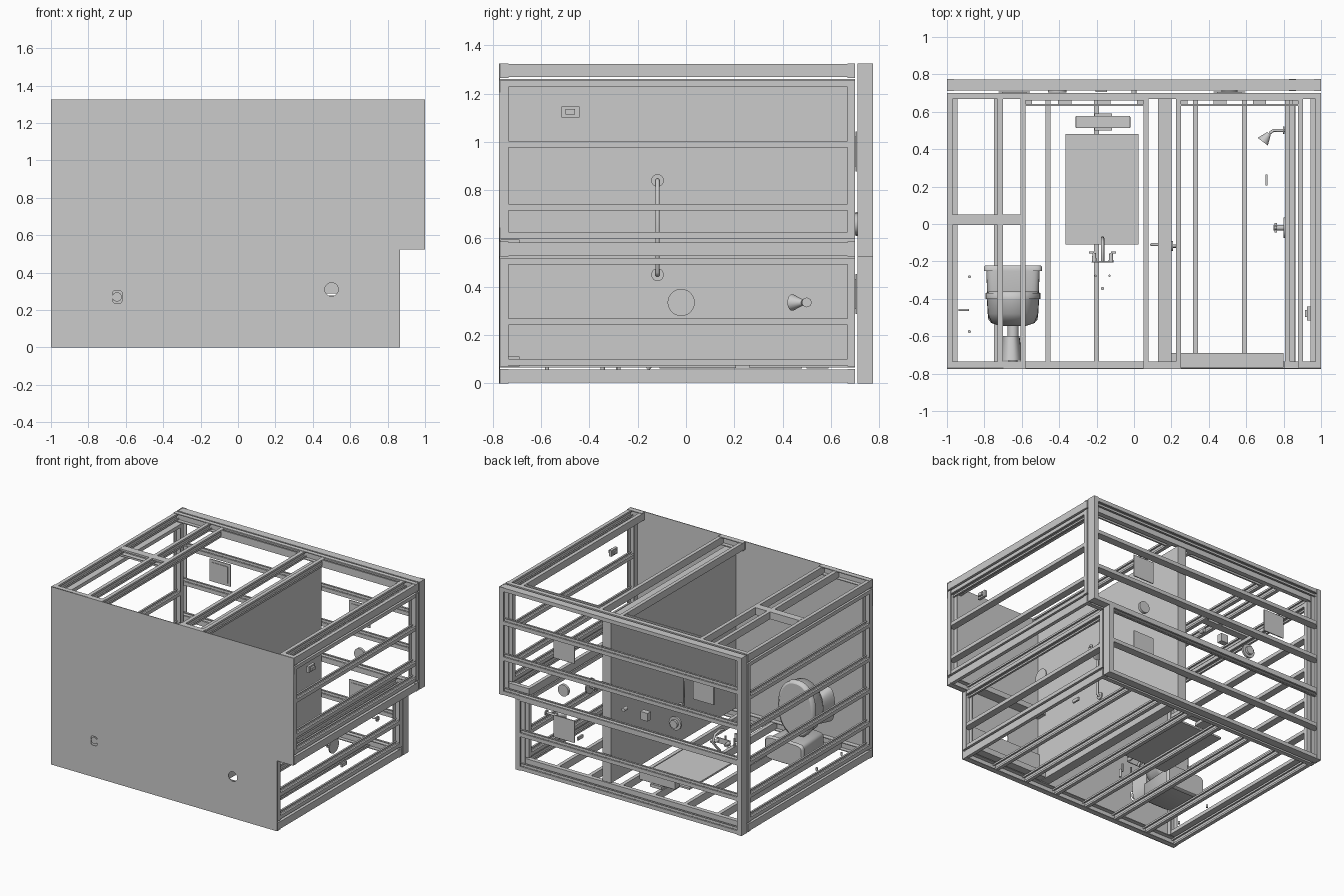
import bpy, bmesh, math
from mathutils import Vector, Matrix

if "Cube" in bpy.data.objects:
    bpy.data.objects.remove(bpy.data.objects["Cube"])

T = 0.006  # sheet thickness of the steel channels


def finish(name, bm, smooth=False):
    me = bpy.data.meshes.new(name)
    bmesh.ops.recalc_face_normals(bm, faces=bm.faces)
    if smooth:
        for f in bm.faces:
            f.smooth = len(f.verts) == 4
    bm.to_mesh(me)
    bm.free()
    ob = bpy.data.objects.new(name, me)
    bpy.context.collection.objects.link(ob)
    return ob


def add_box(bm, lo, hi):
    c = [(a + b) / 2 for a, b in zip(lo, hi)]
    s = [b - a for a, b in zip(lo, hi)]
    bmesh.ops.create_cube(bm, size=1, matrix=Matrix.Translation(c) @ Matrix.Diagonal((*s, 1)))


def box(name, lo, hi, bevel=0):
    bm = bmesh.new()
    add_box(bm, lo, hi)
    if bevel:
        bmesh.ops.bevel(bm, geom=bm.edges[:], offset=bevel, segments=3, affect='EDGES', profile=0.5)
    return finish(name, bm)


def cyl(name, c, axis, r, length, r2=None, n=24):
    bm = bmesh.new()
    v = Vector([i == axis for i in range(3)])
    m = Matrix.Translation(c) @ v.to_track_quat('Z', 'Y').to_matrix().to_4x4()
    bmesh.ops.create_cone(bm, cap_ends=True, segments=n, radius1=r, radius2=r if r2 is None else r2,
                          depth=length, matrix=m)
    return finish(name, bm, True)


def channel(name, lo, hi, length, web, side, lips=True):
    """C-channel filling a box: web plate on one side, two flanges, small lips."""
    bm = bmesh.new()
    fl = 3 - length - web
    l, h = list(lo), list(hi)
    if side > 0:
        l[web] = h[web] - T
    else:
        h[web] = l[web] + T
    add_box(bm, l, h)
    for s in (0, 1):
        def at_flange(width):
            l, h = list(lo), list(hi)
            if s:
                l[fl] = h[fl] - width
            else:
                h[fl] = l[fl] + width
            return l, h
        add_box(bm, *at_flange(T))
        if lips:
            l, h = at_flange(0.014)
            if side > 0:
                h[web] = l[web] + T * 0.7
            else:
                l[web] = h[web] - T * 0.7
            add_box(bm, l, h)
    return finish(name, bm)


def member(name, d, drange, a, arange, yr, kind, side=1):
    """Stud (runs along y) or track (runs along a) of a wall with depth axis d."""
    lo, hi = [0, yr[0], 0], [0, yr[1], 0]
    lo[d], hi[d] = drange
    lo[a], hi[a] = arange
    if kind == 'stud':
        channel(name, lo, hi, 1, a, side)
    else:
        channel(name, lo, hi, a, 1, side, False)


def wall(name, d, drange, a, arange, studs, tracks=None):
    for i, s in enumerate(studs):
        dr = (drange[0] + 0.003, drange[1] - 0.003)
        member(f"{name}_stud_{i}", d, dr, a, (s - 0.0135, s + 0.0135), (-0.765, 0.698), 'stud',
               1 if i == len(studs) - 1 else -1)
    for i, t in enumerate(tracks or [arange]):
        member(f"{name}_bottom_track_{i}", d, drange, a, t, (-0.77, -0.735), 'track', -1)
    member(f"{name}_top_track", d, drange, a, arange, (0.668, 0.70), 'track', 1)


def tube(name, pts, r):
    cu = bpy.data.curves.new(name, 'CURVE')
    cu.dimensions = '3D'
    cu.bevel_depth, cu.bevel_resolution, cu.use_fill_caps = r, 3, True
    sp = cu.splines.new('POLY')
    sp.points.add(len(pts) - 1)
    for p, c in zip(sp.points, pts):
        p.co = (*c, 1)
    return to_mesh(name, cu)


def to_mesh(name, cu, rot=0):
    tmp = bpy.data.objects.new(name + "_tmp", cu)
    bpy.context.collection.objects.link(tmp)
    me = bpy.data.meshes.new_from_object(tmp.evaluated_get(bpy.context.evaluated_depsgraph_get()))
    bpy.data.objects.remove(tmp)
    ob = bpy.data.objects.new(name, me)
    ob.rotation_euler.x = rot
    bpy.context.collection.objects.link(ob)
    return ob


# end panel with stepped outline, slot and drain hole
def ring(cx, cz, rx, rz, e, n=28):
    f = lambda t: math.copysign(abs(t) ** e, t)
    return [(cx + rx * f(math.cos(k * 2 * math.pi / n)), cz + rz * f(math.sin(k * 2 * math.pi / n)))
            for k in range(n)]


cu = bpy.data.curves.new("end_panel", 'CURVE')
cu.dimensions, cu.fill_mode, cu.extrude = '2D', 'BOTH', 0.0025
for pts in ([(-1, 0), (0.865, 0), (0.865, 0.525), (1, 0.525), (1, 1.325), (-1, 1.325)],
            ring(-0.645, 0.27, 0.026, 0.034, 0.5), ring(0.5, 0.31, 0.036, 0.036, 1)):
    sp = cu.splines.new('POLY')
    sp.use_cyclic_u = True
    sp.points.add(len(pts) - 1)
    for p, c in zip(sp.points, pts):
        p.co = (*c, 0, 1)
to_mesh("end_panel", cu, math.pi / 2).location.y = -0.7725

# framed walls
wall("lower_wall", 2, (0, 0.06), 0, (-1, 0.865), [-0.985, -0.735, -0.46, -0.2, 0.065, 0.33, 0.59, 0.85])
wall("upper_wall", 2, (1.265, 1.325), 0, (-1, 1),
     [-0.985, -0.715, -0.593, 0.065, 0.238, 0.89, 0.985], [(-1, -0.58), (0.05, 0.25), (0.88, 1)])
wall("left_wall", 0, (-1, -0.94), 2, (0.07, 1.255), [0.085, 0.255, 0.5, 0.735, 0.99, 1.24])
wall("right_upper_wall", 0, (0.94, 1), 2, (0.6, 1.255), [0.613, 0.73, 0.99, 1.24])
wall("right_lower_wall", 0, (0.805, 0.865), 2, (0.07, 0.518), [0.087, 0.256, 0.505])
wall("step_wall", 2, (0.525, 0.587), 0, (0.805, 1), [0.82, 0.985])
box("partition", (0.128, -0.77, 0.065), (0.2, 0.70, 1.26))
channel("upper_wall_blocking", (-0.97, -0.005, 1.268), (-0.6, 0.05, 1.322), 0, 1, 1)

# door headers with slotted webs
for k, (x0, x1) in enumerate([(-0.58, 0.05), (0.25, 0.88)]):
    for j, y in enumerate((0.63, 0.66)):
        box(f"header_{k}_rail_{j}", (x0, y, 1.268), (x1, y + 0.012, 1.322))
    for j in range(4):
        x = x0 + (x1 - x0) * j / 3
        box(f"header_{k}_tie_{j}", (max(x0, x - 0.035), 0.642, 1.30), (min(x1, x + 0.035), 0.66, 1.306))

# end frame on the far side, joists along x
Y0, Y1 = 0.71, 0.775
for i, z in enumerate([0.016, 0.265, 0.53, 0.54, 0.795, 1.06, 1.309]):
    right = 0.862 if z < 0.535 else 0.997
    channel(f"end_joist_{i}", (-0.997, Y0 + 0.003, z - 0.014), (right, Y1 - 0.003, z + 0.014), 0, 2,
            1 if i in (2, 6) else -1)
for name, x, z0, z1, s in [("left", -1, 0, 1.325, -1), ("right_lower", 0.828, 0, 0.525, 1),
                           ("right_upper", 0.963, 0.525, 1.325, 1)]:
    channel(f"end_rim_{name}", (x, Y0, z0), (x + 0.037, Y1, z1), 2, 0, s, False)

# fixtures in the end frame
for i, (x, z) in enumerate([(0.51, 0.96), (-0.64, 0.96), (0.51, 0.37)]):
    box(f"fixture_plate_{i}", (x - 0.085, 0.702, z - 0.082), (x + 0.085, 0.709, z + 0.082))
    box(f"fixture_lens_{i}", (x - 0.065, 0.698, z - 0.062), (x + 0.065, 0.702, z + 0.062))
cyl("round_light_a", (0.51, 0.71, 0.66), 1, 0.043, 0.02)
cyl("round_light_b", (-0.41, 0.71, 0.66), 1, 0.05, 0.015)
cyl("round_light_b_lens", (-0.41, 0.725, 0.66), 1, 0.03, 0.02)
box("junction_box", (-0.205, 0.705, 0.63), (-0.145, 0.745, 0.69))
cyl("sprinkler", (0.0, 0.72, 0.66), 1, 0.014, 0.04)

# shower pan
box("shower_pan", (0.2, -0.768, 0.07), (0.8, -0.69, 0.112))
box("shower_curb", (0.2, -0.768, 0.555), (0.8, -0.69, 0.595))
box("shower_pan_floor", (0.2, -0.765, 0.11), (0.8, -0.755, 0.275))

# mirror and light bar
box("mirror", (-0.365, -0.11, 0.062), (0.025, 0.48, 0.075))
box("light_backplate", (-0.212, 0.5, 0.062), (-0.118, 0.59, 0.085))
box("light_bar", (-0.312, 0.512, 0.085), (-0.02, 0.578, 0.145), 0.005)

# faucet with two handles, plus rough-in stubs
tube("faucet_spout", [(-0.168, -0.16, 0.06), (-0.168, -0.12, 0.1), (-0.168, -0.075, 0.15),
                      (-0.168, -0.1, 0.2), (-0.168, -0.16, 0.21), (-0.168, -0.2, 0.2)], 0.009)
for s in (-1, 1):
    x = -0.168 + s * 0.045
    cyl(f"faucet_handle_{s}", (x, -0.18, 0.11), 1, 0.013, 0.05, 0.009)
    box(f"faucet_lever_{s}", (min(x, x + s * 0.028), -0.158, 0.104), (max(x, x + s * 0.028), -0.148, 0.116))
    cyl(f"supply_stub_{s}", (-0.168 + s * 0.037, -0.277, 0.085), 2, 0.006, 0.06)
box("faucet_base", (-0.225, -0.205, 0.09), (-0.112, -0.198, 0.13))
cyl("waste_stub", (-0.168, -0.345, 0.085), 2, 0.009, 0.06)


# toilet: rounded loft along y
def loft(name, sections, e, n=32):
    bm = bmesh.new()
    rows = [[bm.verts.new((x, y, z)) for x, z in ring(cx, cz, rx, rz, e, n)]
            for y, cx, cz, rx, rz in sections]
    for a, b in zip(rows, rows[1:]):
        for k in range(n):
            bm.faces.new((a[k], a[(k + 1) % n], b[(k + 1) % n], b[k]))
    bm.faces.new(rows[0])
    bm.faces.new(rows[-1])
    return finish(name, bm, True)


X = -0.647
loft("toilet_tank", [(-0.53, X, 0.15, 0.115, 0.06), (-0.51, X, 0.15, 0.132, 0.072),
                     (-0.25, X, 0.15, 0.143, 0.078)], 0.35)
loft("toilet_tank_lid", [(-0.25, X, 0.15, 0.156, 0.084), (-0.23, X, 0.15, 0.156, 0.084),
                         (-0.222, X, 0.15, 0.148, 0.078)], 0.3)
loft("toilet_bowl", [(-0.545, X, 0.36, 0.07, 0.1), (-0.53, X, 0.39, 0.115, 0.155),
                     (-0.48, X, 0.41, 0.135, 0.19), (-0.4, X, 0.415, 0.14, 0.2)], 0.9)
loft("toilet_seat", [(-0.4, X, 0.415, 0.146, 0.205), (-0.37, X, 0.415, 0.146, 0.205),
                     (-0.362, X, 0.415, 0.13, 0.19)], 0.9)
loft("toilet_pedestal", [(-0.73, X - 0.01, 0.32, 0.06, 0.13), (-0.6, X - 0.01, 0.32, 0.045, 0.1)], 0.8)
cyl("toilet_neck", (X, -0.57, 0.32), 1, 0.03, 0.08)
cyl("toilet_flange", (X, -0.75, 0.27), 1, 0.025, 0.04)

# shower head, valve and hook
tube("shower_arm", [(0.81, 0.5, 0.335), (0.745, 0.5, 0.335), (0.725, 0.485, 0.335)], 0.008)
head = cyl("shower_head", (0, 0, 0), 2, 0.034, 0.055, 0.012)
head.location = (0.705, 0.462, 0.335)
head.rotation_euler = Vector((0.6, 0.8, 0)).to_track_quat('Z', 'Y').to_euler()
cyl("shower_arm_flange", (0.8, 0.5, 0.335), 0, 0.02, 0.008)
cyl("valve_plate", (0.803, -0.02, 0.335), 0, 0.056, 0.008, n=40)
cyl("valve_stem", (0.775, -0.02, 0.335), 0, 0.014, 0.06)
box("valve_cross_a", (0.75, -0.046, 0.327), (0.765, 0.006, 0.343))
box("valve_cross_b", (0.75, -0.028, 0.309), (0.765, -0.012, 0.361))
box("soap_hook", (0.702, 0.205, 0.062), (0.715, 0.265, 0.085))

# grab bar, paper holder, outlet boxes
tube("grab_bar", [(0.2, -0.118, 0.45), (0.215, -0.118, 0.45), (0.226, -0.118, 0.462),
                  (0.226, -0.118, 0.828), (0.215, -0.118, 0.84), (0.2, -0.118, 0.84)], 0.009)
for z in (0.45, 0.84):
    cyl(f"grab_bar_flange_{z}", (0.204, -0.118, z), 0, 0.026, 0.008)
tube("towel_bar", [(0.13, -0.11, 0.35), (0.092, -0.11, 0.35), (0.092, -0.11, 0.56), (0.13, -0.11, 0.56)], 0.008)
box("outlet_box", (0.925, -0.515, 1.102), (0.945, -0.442, 1.147))
box("outlet_socket", (0.915, -0.498, 1.113), (0.96, -0.46, 1.136))
cyl("paper_holder", (-0.91, -0.46, 0.45), 0, 0.006, 0.055)
for y in (-0.575, -0.282):
    cyl(f"wall_stub_{y}", (-0.88, y, 0.065), 2, 0.008, 0.02)
